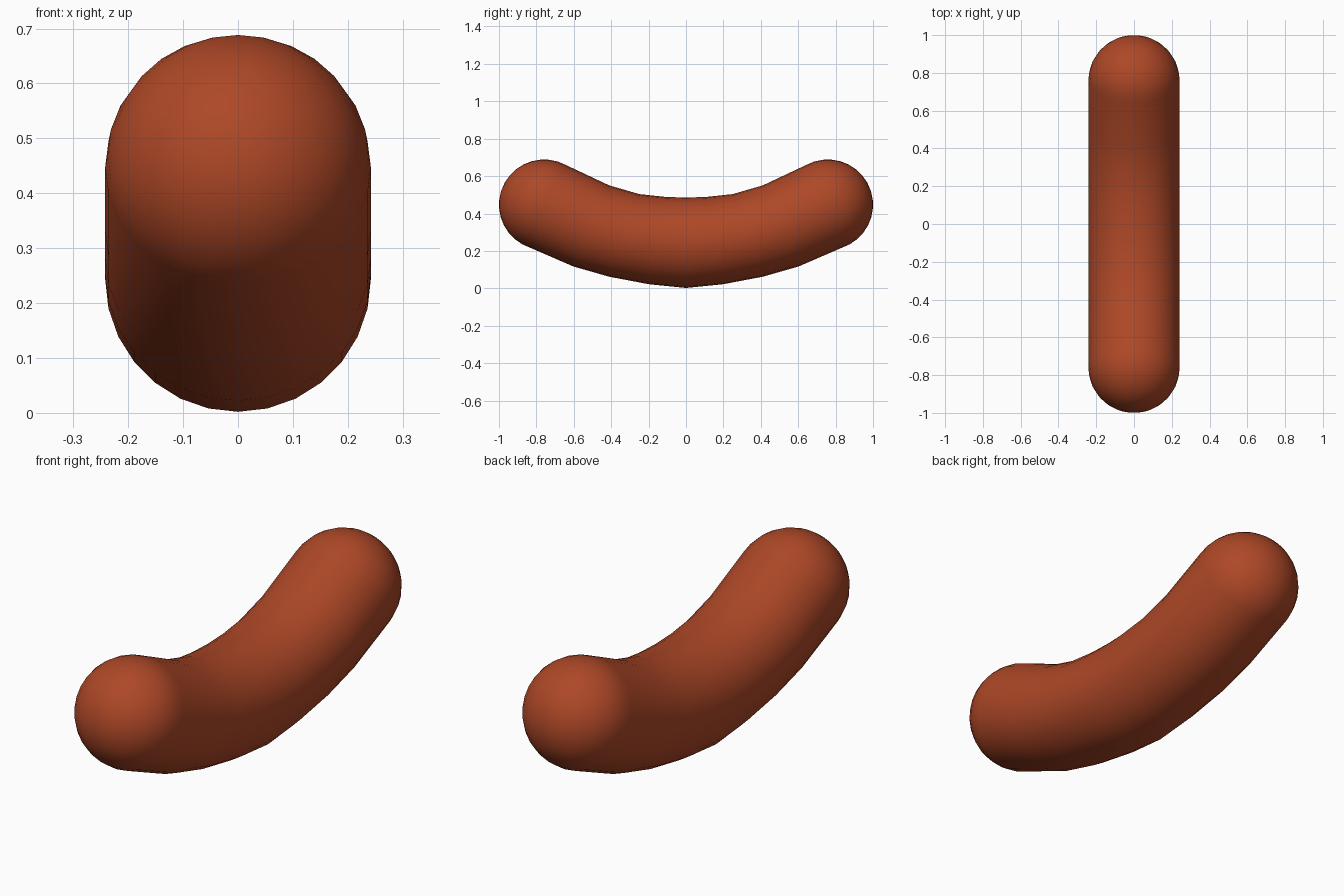
import bpy, bmesh, math
from mathutils import Vector

if "Cube" in bpy.data.objects:
    bpy.data.objects.remove(bpy.data.objects["Cube"])

SIDES = 28
R = 0.242

# Rings along half the sausage: (y, z, half height, tilt in degrees)
half = [(0.15, 0.255, 0.238, 12), (0.33, 0.283, 0.235, 20),
        (0.507, 0.334, 0.237, 24), (0.758, 0.447, R, 29)]
rings = [(y, z, h, R, t) for y, z, h, t in half]

# Rounded end cap: rings shrinking along the tilted axis
ey, ez, _, tip = half[-1]
t = math.radians(tip)
axis = Vector((0, math.cos(t), math.sin(t)))
end = Vector((0, ey, ez))
for i in range(1, 8):
    a = math.radians(90 * i / 8)
    c = end + axis * R * math.sin(a)
    r = R * math.cos(a)
    rings.append((c.y, c.z, r, r, tip))
pole = end + axis * R

# Mirror to the other end
mid = (0, 0.244, 0.242, R, 0)
full = [(-y, z, h, w, -d) for y, z, h, w, d in reversed(rings)] + [mid] + rings

bm = bmesh.new()
loops = []
for y, z, h, w, d in full:
    d = math.radians(d)
    up = Vector((0, -math.sin(d), math.cos(d)))
    loops.append([bm.verts.new(Vector((0, y, z)) + up * h * math.cos(a) + Vector((w * math.sin(a), 0, 0)))
                  for a in (2 * math.pi * k / SIDES for k in range(SIDES))])
for a, b in zip(loops, loops[1:]):
    for k in range(SIDES):
        n = (k + 1) % SIDES
        bm.faces.new((a[k], a[n], b[n], b[k]))
for loop, s in ((loops[0], -1), (loops[-1], 1)):
    p = bm.verts.new((0, s * pole.y, pole.z))
    for k in range(SIDES):
        bm.faces.new((loop[k], loop[(k + 1) % SIDES], p))
bmesh.ops.recalc_face_normals(bm, faces=bm.faces[:])
for f in bm.faces:
    f.smooth = True

mesh = bpy.data.meshes.new("sausage")
bm.to_mesh(mesh)
bm.free()
mat = bpy.data.materials.new("reddish brown")
mat.diffuse_color = (0.42, 0.064, 0.02, 1)
mat.use_nodes = True
mat.node_tree.nodes["Principled BSDF"].inputs["Base Color"].default_value = mat.diffuse_color
mesh.materials.append(mat)
sausage = bpy.data.objects.new("sausage", mesh)
bpy.context.collection.objects.link(sausage)
